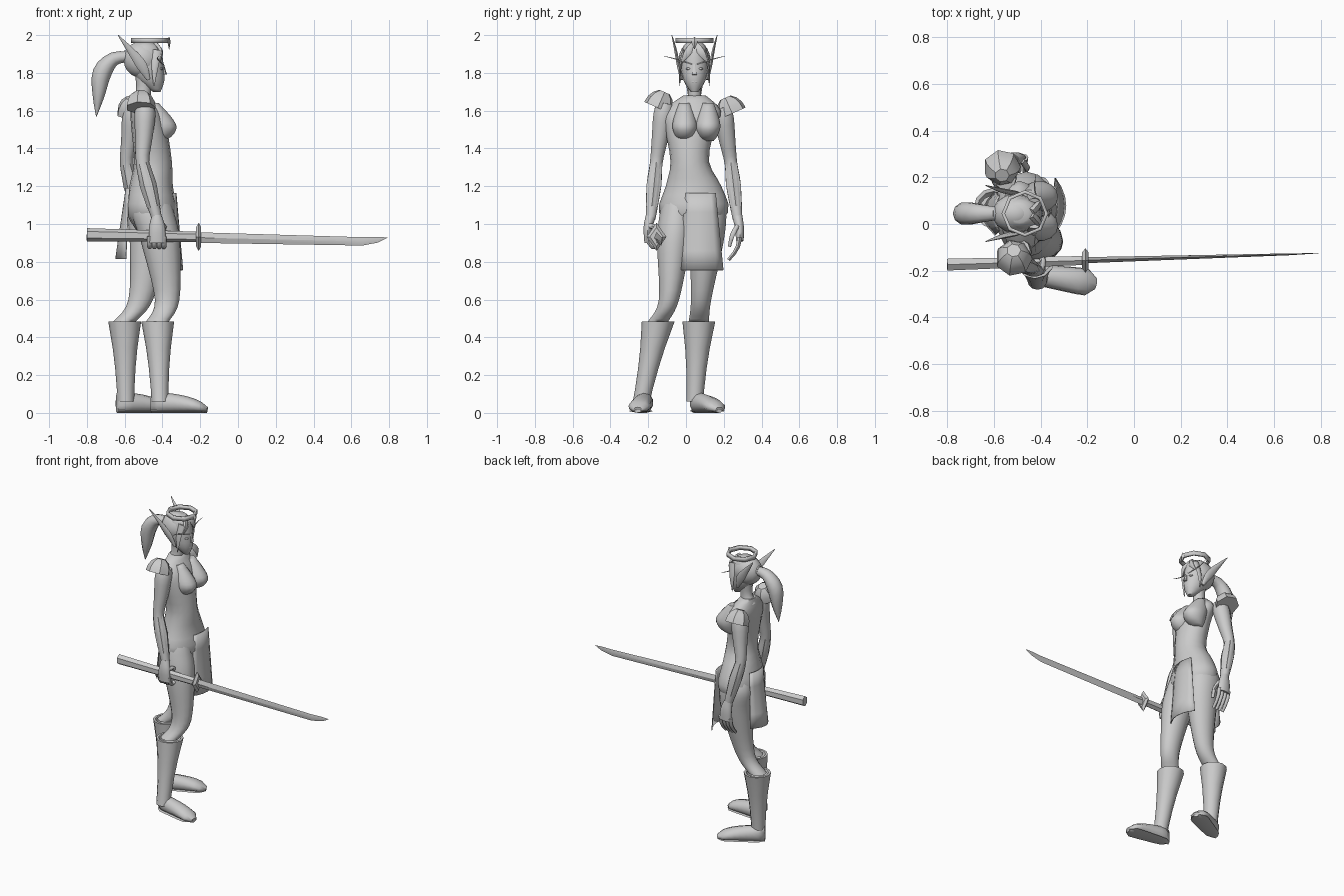
import bpy, bmesh, math
from mathutils import Vector

cube = bpy.data.objects.get("Cube")
if cube:
    bpy.data.objects.remove(cube)

colour = (.6, .6, .6, 1)
grey = bpy.data.materials.new("plain grey")
grey.use_nodes = True
grey.diffuse_color = colour
grey.node_tree.nodes["Principled BSDF"].inputs["Base Color"].default_value = colour

FORWARD, ACROSS, UP = Vector((1, 0, 0)), Vector((0, 1, 0)), Vector((0, 0, 1))
SIDES = {"right": -1, "left": 1}
MIDDLE = .045  # centre line of the head


def finish(name, bm, angle):
    bmesh.ops.recalc_face_normals(bm, faces=bm.faces)
    mesh = bpy.data.meshes.new(name)
    bm.to_mesh(mesh)
    bm.free()
    mesh.materials.append(grey)
    obj = bpy.data.objects.new(name, mesh)
    bpy.context.collection.objects.link(obj)
    bpy.ops.object.select_all(action='DESELECT')
    obj.select_set(True)
    bpy.context.view_layer.objects.active = obj
    bpy.ops.object.shade_smooth_by_angle(angle=math.radians(angle))
    return obj


def smooth_path(rings, steps):
    """Fill in rings between the given ones with a smooth spline."""
    result = []
    last = len(rings) - 1
    for i in range(last):
        before, start, end, after = (rings[min(max(i + k, 0), last)] for k in (-1, 0, 1, 2))
        for step in range(steps):
            t = step / steps
            result.append([q + t / 2 * (r - p + t * (2 * p - 5 * q + 4 * r - s + t * (3 * q - p - 3 * r + s)))
                           for p, q, r, s in zip(before, start, end, after)])
    return result + [rings[last]]


def tube(name, rings, sides=10, ref=FORWARD, level=False, steps=3, angle=60):
    """Loft ellipses (x, y, z, radius along ref, radius across) along a path."""
    bm = bmesh.new()
    rings = smooth_path([tuple(r) if len(r) > 4 else (*r, r[-1]) for r in rings], steps)
    points = [Vector(r[:3]) for r in rings]
    loops = []
    for i, (*_, along, across) in enumerate(rings):
        tangent = UP if level else (points[min(i + 1, len(points) - 1)] - points[max(i - 1, 0)]).normalized()
        u = (ref - ref.dot(tangent) * tangent).normalized()
        v = tangent.cross(u)
        turns = [math.tau * k / sides for k in range(sides)]
        loops.append([bm.verts.new(points[i] + u * math.cos(a) * along + v * math.sin(a) * across) for a in turns])
    for lower, upper in zip(loops, loops[1:]):
        for k in range(sides):
            n = (k + 1) % sides
            bm.faces.new((lower[k], lower[n], upper[n], upper[k]))
    bm.faces.new(loops[0])
    bm.faces.new(loops[-1])
    return finish(name, bm, angle)


def ball(name, centre, size):
    bm = bmesh.new()
    bmesh.ops.create_uvsphere(bm, u_segments=14, v_segments=10, radius=1)
    bmesh.ops.scale(bm, vec=size, verts=bm.verts)
    bmesh.ops.translate(bm, vec=centre, verts=bm.verts)
    return finish(name, bm, 60)


def cloth(name, top, bottom, top_half, bottom_half, droop):
    """Hanging panel that widens downwards and curves back at its edges."""
    bm = bmesh.new()
    top, bottom, rows, columns = Vector(top), Vector(bottom), 4, 6
    grid = []
    for row in range(rows + 1):
        f = row / rows
        centre = top.lerp(bottom, f)
        half = top_half + (bottom_half - top_half) * f
        bend = FORWARD * droop * (.3 + .7 * f)
        across = [2 * c / columns - 1 for c in range(columns + 1)]
        grid.append([bm.verts.new(centre + ACROSS * half * s + bend * s * s) for s in across])
    for upper, lower in zip(grid, grid[1:]):
        for c in range(columns):
            bm.faces.new((upper[c], upper[c + 1], lower[c + 1], lower[c]))
    finish(name, bm, 40).modifiers.new("thickness", 'SOLIDIFY').thickness = .005


def arm(side, shoulder, elbow, wrist):
    shoulder, elbow, wrist = Vector(shoulder), Vector(elbow), Vector(wrist)
    upper = [(*shoulder.lerp(elbow, f), r) for f, r in ((0, .045), (.2, .056), (.6, .045), (1, .035))]
    lower = [(*elbow.lerp(wrist, f), r) for f, r in ((.4, .041), (1, .027))]
    tube(side + "_arm", upper + lower)
    # Angular guard over the forearm
    guard = [(*elbow.lerp(wrist, f), r) for f, r in ((0, .036), (.4, .045), (.8, .035))]
    tube(side + "_forearm_guard", guard, sides=6, steps=1, angle=25)


def shoulder_plate(side, centre):
    """Faceted low dome, tilted outwards."""
    rings = []
    for k in range(1, 5):
        a = k * math.pi / 8
        lean = SIDES[side] * .04 * (1 - math.cos(a))
        p = Vector(centre) + ACROSS * lean + UP * .09 * math.cos(a)
        rings.append((*p, .08 * math.sin(a)))
    tube(side + "_shoulder_plate", rings, sides=7, steps=1, angle=25)


def leg(side, hip, thigh, knee, cuff, ankle, heel, toe):
    ankle, cuff, heel, toe, hip = (Vector(p) for p in (ankle, cuff, heel, toe, hip))
    ends = [(*(hip + UP * .09), .08, .06), (*hip, .112, .09), (*thigh, .103, .09),
            (*knee, .065, .055), (*cuff, .06, .055)]
    tube(side + "_leg", ends, sides=14, level=True, steps=5)
    # Boot flares up to an open cuff with a sunken rim
    shaft = [(*ankle.lerp(cuff, f), .047 + .016 * f + .024 * f * f) for f in (-.2, 0, .3, .6, 1)]
    rim = [(*cuff, .072), (*(cuff - UP * .04), .055)]
    tube(side + "_boot", shaft + rim, sides=12, level=True, steps=1, angle=45)
    # Foot tapers in height and rounds off at both ends
    foot = []
    for k in range(9):
        f = k / 8
        height = .055 * (1 - .5 * f * f) - .012 * f ** 8
        ends = .4 + .6 * math.sqrt(1 - (2 * f - 1) ** 6)
        x, y, _ = heel.lerp(toe, f)
        foot.append((x, y, height, height, (.043 + .02 * f) * ends))
    tube(side + "_foot", foot, ref=UP, steps=1)
    sole = [(x, y, .01, .01, wide) for x, y, _, _, wide in foot]
    tube(side + "_sole", sole, ref=UP, sides=4, steps=1, angle=30)


# Torso, neck and chest
tube("torso", [(-.45, .03, .92, .05), (-.46, .04, 1.06, .132, .182), (-.46, .04, 1.2, .115, .147),
               (-.45, .02, 1.33, .1, .102), (-.47, .02, 1.5, .094, .13), (-.49, .035, 1.6, .08, .15),
               (-.51, .045, 1.68, .045, .06)], sides=16, level=True)
tube("neck", [(-.52, MIDDLE, 1.63, .05), (-.5, MIDDLE, 1.7, .04, .035), (-.5, MIDDLE, 1.8, .045)])
for side, s in SIDES.items():
    y = .055 + s * .062
    tube(side + "_breast", [(-.45, y, 1.64, .03), (-.43, y, 1.575, .07, .055), (-.405, y, 1.515, .08, .067),
                            (-.41, y, 1.465, .06, .05), (-.43, y, 1.44, .03)], sides=14, level=True)

# Head, hair and face
tube("head", [(-.43, MIDDLE, 1.7, .02), (-.46, MIDDLE, 1.76, .07, .058), (-.485, MIDDLE, 1.85, .09, .075),
              (-.49, MIDDLE, 1.93, .08, .065), (-.49, MIDDLE, 1.96, .04)], sides=16, level=True)
ball("hair_cap", (-.508, MIDDLE, 1.87), (.1, .084, .098))
tube("nose", [(-.4, MIDDLE, 1.845, .008), (-.387, MIDDLE, 1.79, .011, .014)], sides=6)
ball("lips", (-.4, MIDDLE, 1.752), (.008, .02, .009))
for side, s in SIDES.items():
    def from_middle(x, out, z, *radii):
        return (x, MIDDLE + s * out, z, *radii)

    ball(side + "_eye", from_middle(-.408, .03, 1.822), (.012, .016, .007))
    tube(side + "_brow", [from_middle(-.396, .015, 1.845, .004), from_middle(-.425, .1, 1.873, .003),
                          from_middle(-.42, .165, 1.89, .001)], sides=5, ref=UP)
    # Long pointed ear, swept up and back
    tube(side + "_ear", [from_middle(-.475, .066, 1.765, .01), from_middle(-.51, .085, 1.84, .028, .01),
                         from_middle(-.57, .1, 1.92, .018, .008), from_middle(-.635, .12, 2, .002)], sides=6)
    tube(side + "_face_lock", [from_middle(-.43, .055, 1.92, .025, .01), from_middle(-.44, .076, 1.83, .018, .008),
                               from_middle(-.445, .078, 1.73, .002)], sides=6)
    tube(side + "_fringe", [from_middle(-.44, .005, 1.95, .018), from_middle(-.41, .035, 1.91, .014, .022),
                            from_middle(-.415, .065, 1.86, .005)], sides=6)
tube("ponytail", [(-.56, MIDDLE, 1.885, .025), (-.655, MIDDLE, 1.875, .036, .04), (-.72, MIDDLE, 1.8, .05),
                  (-.738, MIDDLE, 1.68, .032, .036), (-.75, MIDDLE, 1.57, .002)], ref=UP - FORWARD)
tube("ponytail_band", [(-.58, MIDDLE, 1.885, .032), (-.605, MIDDLE, 1.887, .032)], ref=UP, steps=1, angle=40)

# Halo: an eight-sided ring with a pointed crest
bm = bmesh.new()
bmesh.ops.create_circle(bm, segments=8, radius=.1)
edges = bmesh.ops.extrude_edge_only(bm, edges=bm.edges)["geom"]
rim = [v for v in edges if isinstance(v, bmesh.types.BMVert)]
bmesh.ops.scale(bm, vec=(.85, .85, 1), verts=rim)
bmesh.ops.translate(bm, vec=(-.467, MIDDLE, 1.972), verts=bm.verts)
thickness = finish("halo", bm, 20).modifiers.new("thickness", 'SOLIDIFY')
thickness.thickness, thickness.offset = .028, 0
tube("halo_crest", [(-.365, MIDDLE, 1.925, .001), (-.365, MIDDLE, 1.965, .009, .018), (-.365, MIDDLE, 1.99, .002)],
     sides=4, level=True, steps=1, angle=20)

# Limbs
arm("right", shoulder=(-.49, -.11, 1.64), elbow=(-.505, -.158, 1.32), wrist=(-.43, -.187, 1.03))
arm("left", shoulder=(-.55, .19, 1.62), elbow=(-.59, .238, 1.32), wrist=(-.52, .272, 1.03))
shoulder_plate("right", (-.515, -.11, 1.615))
shoulder_plate("left", (-.565, .205, 1.585))
leg("right", hip=(-.45, -.05, 1.06), thigh=(-.41, -.065, .9), knee=(-.375, -.09, .6), cuff=(-.425, -.147, .485),
    ankle=(-.415, -.222, .13), heel=(-.46, -.21, 0), toe=(-.165, -.255, 0))
leg("left", hip=(-.475, .125, 1.06), thigh=(-.47, .11, .9), knee=(-.515, .08, .6), cuff=(-.6, .068, .485),
    ankle=(-.595, .05, .13), heel=(-.64, .04, 0), toe=(-.37, .175, 0))

# Right hand wrapped round the handle, left hand relaxed
grip = Vector((-.43, -.165, .935))
tube("right_palm", [(-.43, -.187, 1.04, .028), (-.428, -.202, .98, .043, .024), (-.428, -.204, .9, .043, .017)])
tube("left_palm", [(-.52, .272, 1.04, .028), (-.51, .283, .98, .042, .025), (-.505, .285, .91, .045, .021)])
for finger in range(4):
    spread = FORWARD * .025 * (finger - 1.5)
    curl = [k * math.pi / 5 for k in range(6)]
    tube("right_finger", [(*(grip + spread - ACROSS * .038 * math.cos(a) - UP * .06 * math.sin(a)), .013)
                          for a in curl], sides=6, steps=1)
    knuckle = Vector((-.505, .285, .93)) + spread
    tube("left_finger", [(*(knuckle - ACROSS * .06 * f * f - UP * .12 * f), .015 - .005 * f)
                         for f in (0, .4, .7, 1)], sides=6, steps=1)
tube("right_thumb", [(-.4, -.195, .99, .015), (-.39, -.16, .985, .013), (-.4, -.13, .955, .01)], sides=6)
tube("left_thumb", [(-.48, .272, .99, .014), (-.46, .245, .94, .014), (-.46, .23, .88, .009)], sides=6)

# Front and back cloth
cloth("front_cloth", (-.331, .078, 1.165), (-.295, .078, .755), top_half=.078, bottom_half=.118, droop=-.045)
cloth("back_cloth", (-.595, MIDDLE, 1.19), (-.65, MIDDLE, .815), top_half=.075, bottom_half=.095, droop=.055)

# Long sword: six-sided handle, diamond guard and tapering blade
sword = {"ref": UP, "steps": 1, "angle": 20}
tube("sword_handle", [(-.8, -.174, .943, .035, .029), (-.21, -.156, .932, .027, .022)], sides=6, **sword)
tube("sword_guard", [(x, -.156, .932, high, high * .7) for x, high in ((-.222, .05), (-.208, .075), (-.195, .05))],
     sides=4, **sword)
tube("sword_blade", [(-.21, -.155, .928, .028, .013), (.66, -.13, .908, .022, .004), (.74, -.127, .917, .015, .002),
                     (.79, -.125, .928, .001)], sides=4, **sword)
